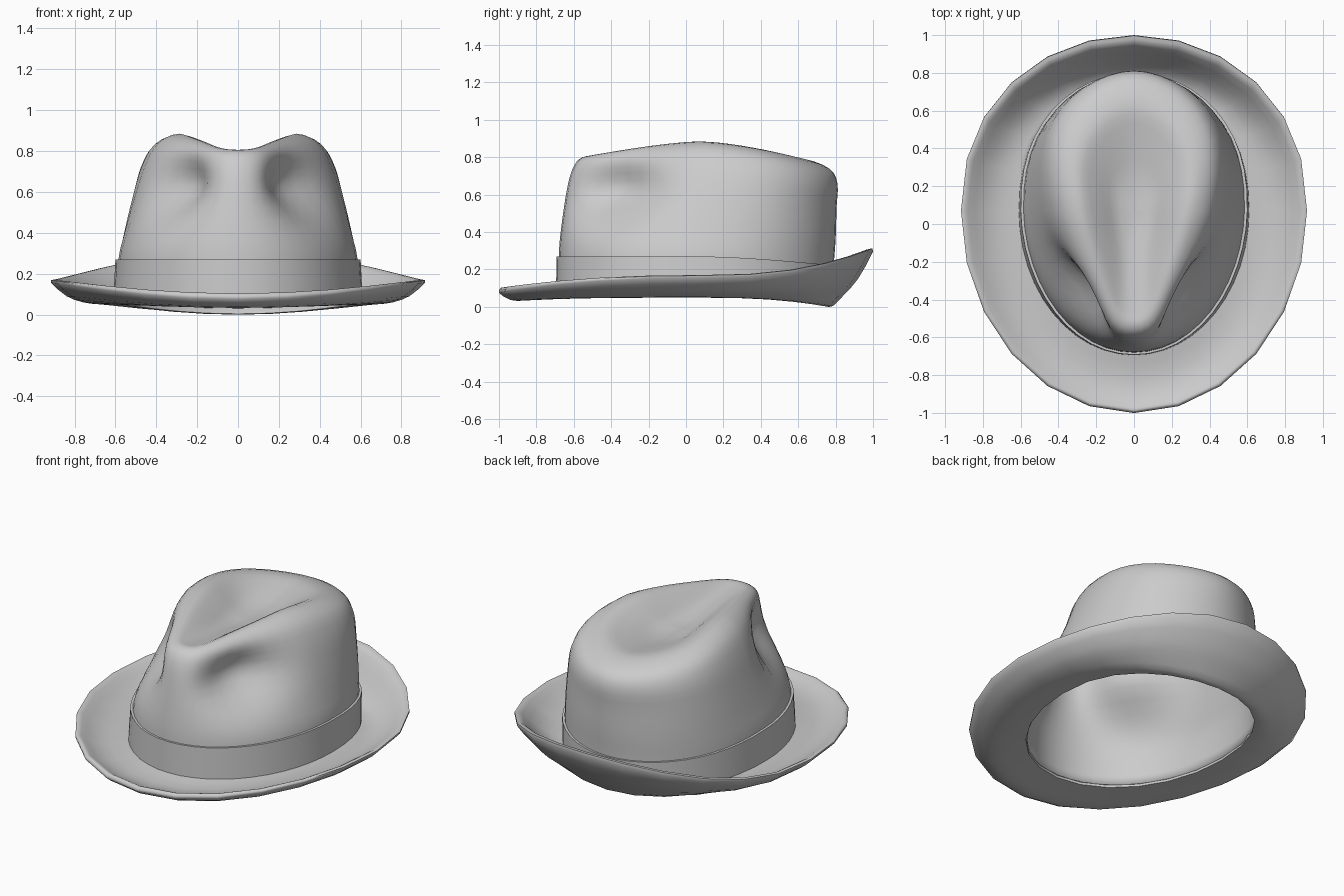
import bpy, bmesh, math
from mathutils import Vector

CY = 0.07   # widest point of every outline, slightly behind the middle

cube = bpy.data.objects.get("Cube")
if cube:
    bpy.data.objects.remove(cube)

felt = bpy.data.materials.new("grey felt")
felt.use_nodes = True
felt.diffuse_color = (0.6, 0.6, 0.6, 1)
felt.node_tree.nodes["Principled BSDF"].inputs["Base Color"].default_value = (0.6, 0.6, 0.6, 1)


def ring(row, count, power):
    """Egg-shaped loop: half width, front y, back y, side z, front z, back z, front taper."""
    rx, yf, yb, zs, zf, zb, taper = row
    points = []
    for i in range(count):
        t = 2 * math.pi * i / count
        s, c = math.sin(t), math.cos(t)
        end_y, end_z, fullness = (yf, zf, 1) if c > 0 else (yb, zb, 0.9)
        points.append(Vector((rx * s * (1 - taper * c * abs(s)),
                              CY + abs(c) ** fullness * (end_y - CY),
                              zs + (end_z - zs) * abs(c) ** power)))
    return points


def smooth_rows(rows, steps):
    """Catmull-Rom interpolation between profile rows."""
    out = []
    for i in range(len(rows) - 1):
        a, b, c, d = (rows[max(0, min(len(rows) - 1, i + k))] for k in (-1, 0, 1, 2))
        for j in range(steps):
            u = j / steps
            out.append([0.5 * (2 * q + (r - p) * u + (2 * p - 5 * q + 4 * r - s) * u * u
                               + (3 * q - p - 3 * r + s) * u ** 3)
                        for p, q, r, s in zip(a, b, c, d)])
    return out + [list(rows[-1])]


def loft(name, rings, closed=False, cap=None, angle=50):
    bm = bmesh.new()
    loops = [[bm.verts.new(p) for p in r] for r in rings]
    pairs = list(zip(loops, loops[1:]))
    if closed:
        pairs.append((loops[-1], loops[0]))
    n = len(loops[0])
    for a, b in pairs:
        for i in range(n):
            j = (i + 1) % n
            bm.faces.new((a[i], a[j], b[j], b[i]))
    if cap:
        tip = bm.verts.new(cap)
        for i in range(n):
            bm.faces.new((loops[-1][i], loops[-1][(i + 1) % n], tip))
    bmesh.ops.recalc_face_normals(bm, faces=bm.faces)
    mesh = bpy.data.meshes.new(name)
    bm.to_mesh(mesh)
    bm.free()
    obj = bpy.data.objects.new(name, mesh)
    bpy.context.collection.objects.link(obj)
    mesh.materials.append(felt)
    bpy.ops.object.select_all(action='DESELECT')
    obj.select_set(True)
    bpy.context.view_layer.objects.active = obj
    bpy.ops.object.shade_smooth_by_angle(angle=math.radians(angle))
    return obj


def pinch(p):
    """Push the two front sides of the crown inwards."""
    side = 1 if p.x > 0 else -1
    d = p - Vector((0.3 * side, -0.38, 0.61))
    fall = math.exp(-(d.x / 0.2) ** 2 - (d.y / 0.23) ** 2 - (d.z / 0.15) ** 2)
    fall *= min(1, abs(p.x) / 0.15)
    return p + Vector((-0.13 * side, 0.07, 0)) * fall


# Brim: upturned behind, flatter in front, rolled rim, then back along the underside
brim_rows = smooth_rows([
    (0.59, -0.68, 0.775, 0.08, 0.08, 0.03, 0),
    (0.70, -0.82, 0.82, 0.08, 0.06, 0.07, 0),
    (0.80, -0.92, 0.875, 0.11, 0.075, 0.16, 0),
    (0.88, -0.975, 0.945, 0.16, 0.10, 0.285, 0),
    (0.905, -0.992, 0.98, 0.17, 0.10, 0.31, 0),
    (0.915, -1.0, 1.0, 0.155, 0.075, 0.295, 0),
    (0.84, -0.94, 0.92, 0.09, 0.037, 0.15, 0),
    (0.76, -0.87, 0.85, 0.06, 0.033, 0.07, 0),
    (0.68, -0.80, 0.785, 0.05, 0.04, 0.004, 0),
    (0.59, -0.68, 0.75, 0.05, 0.05, 0.003, 0)], 2)
loft("brim", [ring(r, 24, 2.3) for r in brim_rows], closed=True, angle=70)

# Crown: tapering wall, teardrop ridge and sunken top
crown_rows = smooth_rows([
    (0.595, -0.68, 0.785, 0.065, 0.065, 0.03, 0),
    (0.585, -0.68, 0.79, 0.27, 0.27, 0.22, 0.03),
    (0.555, -0.67, 0.80, 0.40, 0.40, 0.36, 0.1),
    (0.505, -0.645, 0.805, 0.58, 0.58, 0.53, 0.22),
    (0.455, -0.62, 0.81, 0.73, 0.70, 0.66, 0.33),
    (0.39, -0.585, 0.765, 0.84, 0.775, 0.74, 0.4),
    (0.285, -0.535, 0.63, 0.885, 0.805, 0.79, 0.42),
    (0.19, -0.46, 0.48, 0.835, 0.798, 0.775, 0.42),
    (0.10, -0.22, 0.28, 0.765, 0.77, 0.745, 0.3),
    (0.03, -0.02, 0.13, 0.745, 0.745, 0.74, 0)], 3)
crown = loft("crown", [[pinch(p) for p in ring(r, 48, 1.4)] for r in crown_rows],
             cap=(0, 0.06, 0.743), angle=70)
shell = crown.modifiers.new("felt thickness", 'SOLIDIFY')
shell.thickness = 0.012
shell.offset = -1

# Band wrapped around the foot of the crown
band_rows = [
    (0.61, -0.695, 0.795, 0.07, 0.07, 0.04, 0),
    (0.60, -0.692, 0.802, 0.27, 0.27, 0.22, 0.03),
    (0.58, -0.675, 0.785, 0.27, 0.27, 0.22, 0.03),
    (0.59, -0.675, 0.78, 0.07, 0.07, 0.04, 0)]
loft("hat_band", [ring(r, 48, 1.4) for r in band_rows], closed=True, angle=40)
